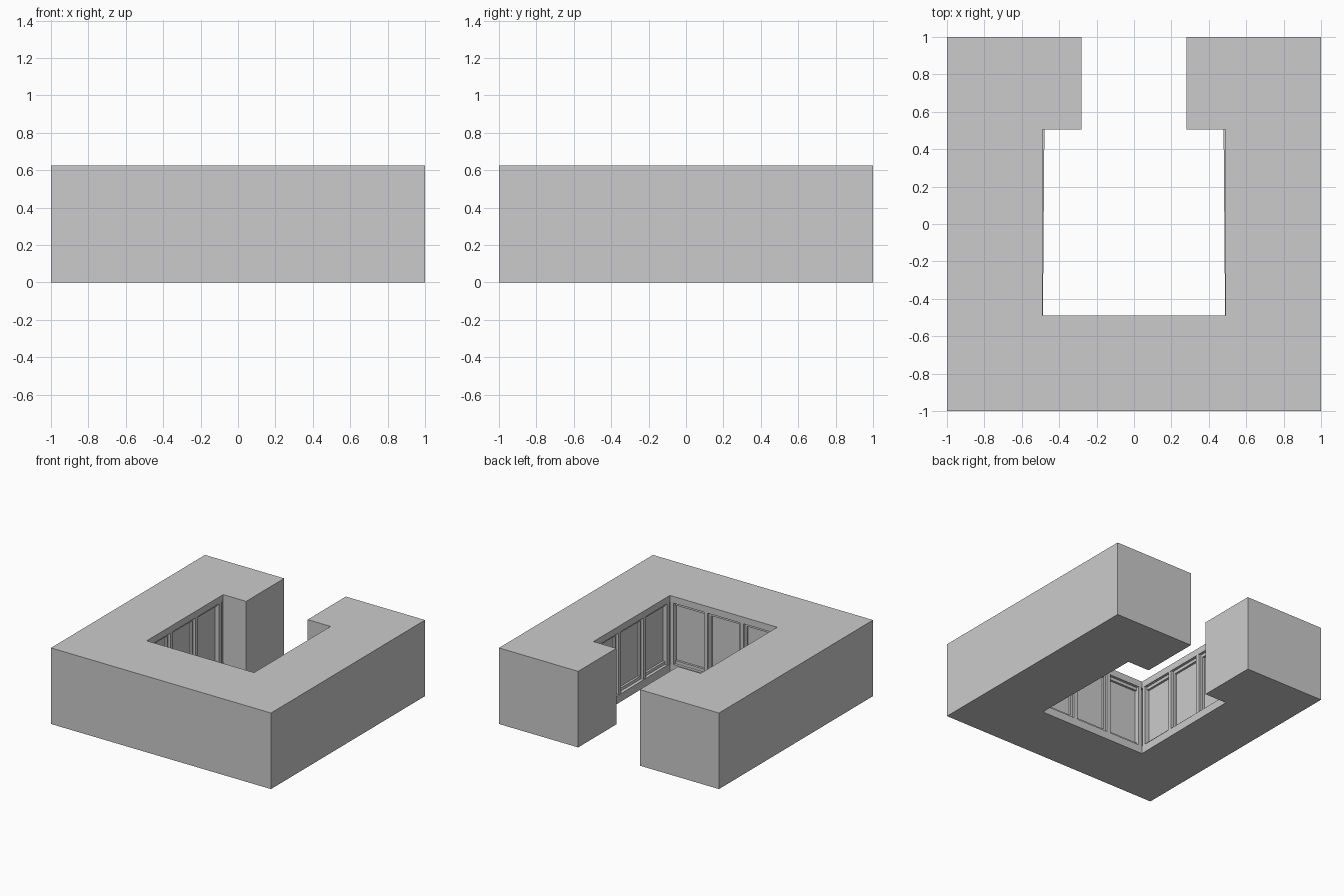
import bpy, bmesh

if "Cube" in bpy.data.objects:
    bpy.data.objects.remove(bpy.data.objects["Cube"])

H = 0.625          # block height
C = 0.488          # courtyard half width
YB = 0.505         # rear end of the courtyard
Z0, Z1 = 0.065, 0.57   # bottom and top of the wall recess
BAY = 2 * C / 3


def prism(name, pts, z0, z1):
    """Extrude a plan outline between two heights."""
    bm = bmesh.new()
    face = bm.faces.new([bm.verts.new((x, y, z0)) for x, y in pts])
    ext = bmesh.ops.extrude_face_region(bm, geom=[face])
    for v in ext["geom"]:
        if isinstance(v, bmesh.types.BMVert):
            v.co.z = z1
    bmesh.ops.recalc_face_normals(bm, faces=bm.faces)
    me = bpy.data.meshes.new(name)
    bm.to_mesh(me)
    bm.free()
    ob = bpy.data.objects.new(name, me)
    bpy.context.collection.objects.link(ob)
    return ob


def wall_box(name, wall, a0, a1, d0, d1, z0, z1):
    """Box on a courtyard wall: a = position along it, d = distance from centre."""
    if wall == "front":
        pts = [(a0, -d1), (a1, -d1), (a1, -d0), (a0, -d0)]
    else:
        s = 1 if wall == "right" else -1
        pts = [(s * d0, a0), (s * d1, a0), (s * d1, a1), (s * d0, a1)]
    return prism(name, pts, z0, z1)


def cut(target, cutter):
    mod = target.modifiers.new("cut", "BOOLEAN")
    mod.operation = "DIFFERENCE"
    mod.solver = "EXACT"
    mod.object = cutter
    bpy.context.view_layer.objects.active = target
    bpy.ops.object.modifier_apply(modifier=mod.name)
    bpy.data.objects.remove(cutter)


# Main block: square ring with a passage through the rear side
block = prism("building_block", [
    (-1, -1), (1, -1), (1, 1), (0.28, 1), (0.28, YB), (C, YB),
    (C, -C), (-C, -C), (-C, YB), (-0.28, YB), (-0.28, 1), (-1, 1)], 0, H)

walls = ("left", "right", "front")

# Shallow recess along each courtyard wall, under the top band
for w in walls:
    end = 0.51 if w == "front" else 0.497
    cut(block, wall_box("recess_cutter", w, -0.51, end, 0.40, 0.51, Z0, Z1))

# Three deeper panels per wall
for w in walls:
    for i in (-1, 0, 1):
        c = i * BAY
        cut(block, wall_box("panel_cutter", w, c - 0.13, c + 0.13,
                            0.45, 0.528, Z0 + 0.025, Z1 - 0.025))

# Pilasters between the bays and at the ends of each wall
for w in walls:
    for n, a in enumerate((-0.47, -BAY / 2, BAY / 2, 0.47)):
        wall_box(f"{w}_pilaster_{n + 1}", w, a - 0.016, a + 0.016,
                 0.489, 0.515, Z0 - 0.005, Z1 + 0.005)

# Slightly tapering sill at the foot of the side walls
for w, s in (("left", -1), ("right", 1)):
    prism(f"{w}_sill", [(s * 0.495, -C), (s * 0.487, -C),
                        (s * 0.479, YB), (s * 0.495, YB)], 0.0, Z0)
